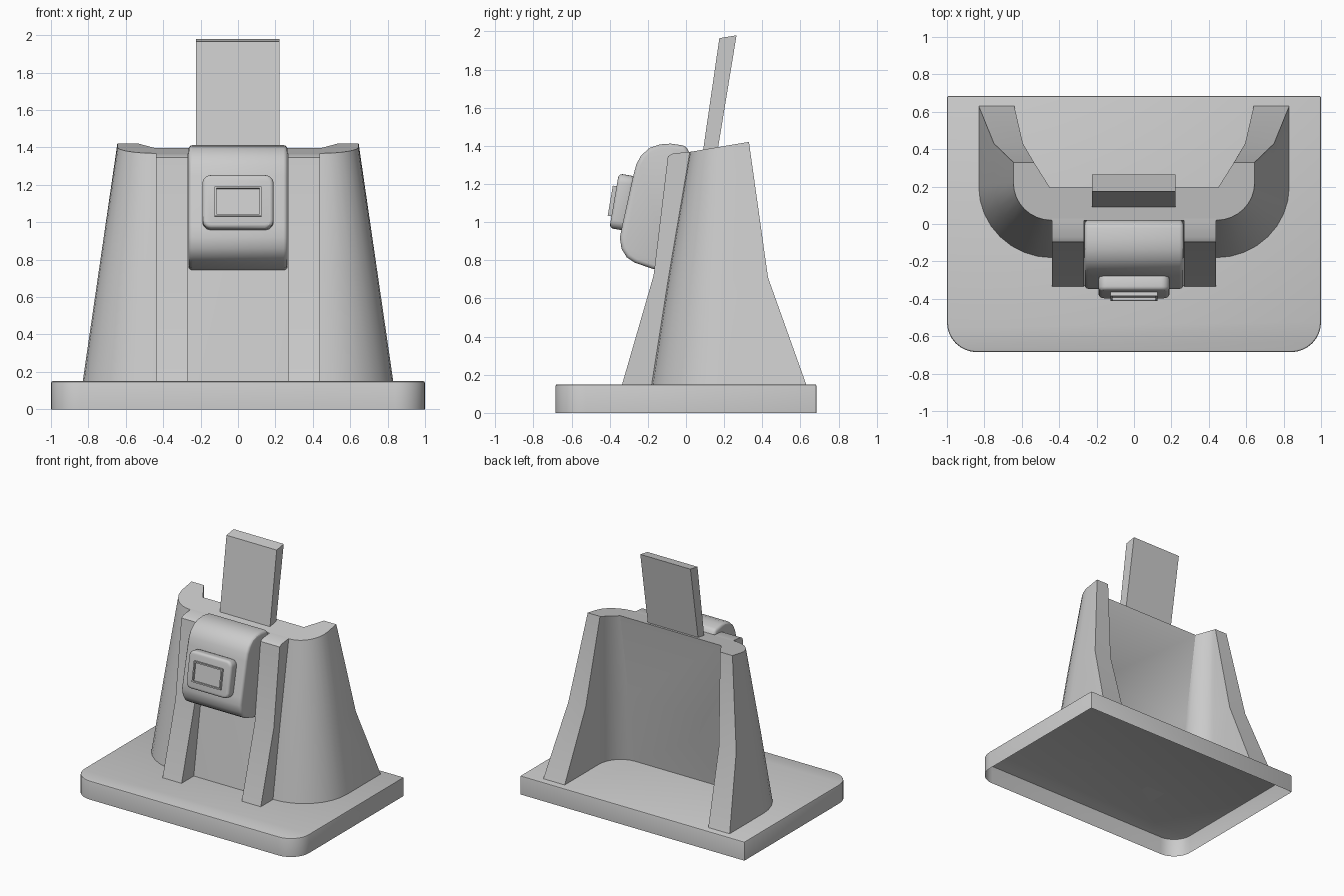
import bpy, bmesh
from math import sin, cos, pi, radians
from mathutils import Matrix

if "Cube" in bpy.data.objects:
    bpy.data.objects.remove(bpy.data.objects["Cube"])


def finish(name, bm, bevel=0.0, segments=2):
    bmesh.ops.recalc_face_normals(bm, faces=bm.faces[:])
    if bevel:
        edges = [e for e in bm.edges if len(e.link_faces) == 2
                 and e.calc_face_angle() > radians(50)]
        bmesh.ops.bevel(bm, geom=edges, offset=bevel, segments=segments,
                        profile=0.5, affect='EDGES', clamp_overlap=True)
    mesh = bpy.data.meshes.new(name)
    bm.to_mesh(mesh)
    bm.free()
    ob = bpy.data.objects.new(name, mesh)
    bpy.context.collection.objects.link(ob)
    bpy.ops.object.select_all(action='DESELECT')
    ob.select_set(True)
    bpy.context.view_layer.objects.active = ob
    bpy.ops.object.shade_smooth_by_angle(angle=radians(30))
    return ob


def extrude(points, offset):
    bm = bmesh.new()
    face = bm.faces.new([bm.verts.new(p) for p in points])
    new = bmesh.ops.extrude_face_region(bm, geom=[face], use_keep_orig=True)
    verts = [g for g in new['geom'] if isinstance(g, bmesh.types.BMVert)]
    bmesh.ops.translate(bm, verts=verts, vec=offset)
    return bm


def prism(name, profile, x0, x1, bevel=0.0, segments=2):
    bm = extrude([(x0, y, z) for y, z in profile], (x1 - x0, 0, 0))
    return finish(name, bm, bevel, segments)


def arc(cx, cy, rx, ry, n=8, start=0.0):
    return [(cx + rx * cos(start - pi / 2 * i / n), cy + ry * sin(start - pi / 2 * i / n))
            for i in range(n + 1)]


# Base plate: rounded front corners, open underneath
half = [(1.0, 0.685)] + arc(0.84, -0.525, 0.16, 0.16)
outline = half + [(-x, y) for x, y in reversed(half)]
bm = extrude([(x, y, 0) for x, y in outline], (0, 0, 0.15))
bmesh.ops.delete(bm, geom=[f for f in bm.faces if f.calc_center_median().z < 0.01],
                 context='FACES')
finish("base_plate", bm, 0.01)

# Tapered U-shaped tower, lofted through three levels
N = 8


def concave_arc(cx, cy, r):
    return arc(cx, cy, r, r, N)


outer_low = [(0.83, 0.63)] + arc(0.44, 0.2, 0.39, 0.38, N)
outer_top = [(0.645, 0.33)] + arc(0.44, 0.22, 0.205, 0.2, N)
inner_low = [(0.64, 0.63)] + concave_arc(0.45, 0.19, 0.19)
inner_top = [(0.535 - 0.085 * i / (N + 1), 0.33 - 0.135 * i / (N + 1)) for i in range(N + 2)]


def levels(low, top):
    f = 0.44
    mid = [(a + (c - a) * f, b + (d - b) * f) for (a, b), (c, d) in zip(low, top)]
    mid[0] = (mid[0][0], 0.43)
    rows = [[(x, y, 0.15) for x, y in low], [(x, y, 0.71) for x, y in mid],
            [(x, y, 1.365 + 0.17 * y) for x, y in top]]
    return [r + [(-x, y, z) for x, y, z in reversed(r)] for r in rows]


bm = bmesh.new()
outer = [[bm.verts.new(p) for p in r] for r in levels(outer_low, outer_top)]
inner = [[bm.verts.new(p) for p in r] for r in levels(inner_low, inner_top)]
count = len(outer[0])
for k in range(2):
    for i in range(count - 1):
        for w in (outer, inner):
            bm.faces.new((w[k][i], w[k][i + 1], w[k + 1][i + 1], w[k + 1][i]))
    for i in (0, -1):
        bm.faces.new((outer[k][i], inner[k][i], inner[k + 1][i], outer[k + 1][i]))
for i in range(count - 1):
    bm.faces.new((outer[2][i], outer[2][i + 1], inner[2][i + 1], inner[2][i]))
finish("tower_shell", bm)

# Two front ribs
rib = [(-0.335, 0.15), (-0.17, 0.72), (-0.095, 1.345), (-0.07, 1.36), (0.03, 1.37),
       (-0.16, 0.15)]
for side, name in ((1, "rib_right"), (-1, "rib_left")):
    prism(name, rib, side * 0.268, side * 0.438)

# Buckle housing with a rounded side profile
housing = [(0.0, 1.40), (-0.08, 1.412), (-0.136, 1.408), (-0.19, 1.39), (-0.235, 1.35),
           (-0.26, 1.305), (-0.275, 1.25), (-0.335, 0.98), (-0.347, 0.92), (-0.338, 0.86),
           (-0.31, 0.815), (-0.267, 0.787), (-0.173, 0.755), (-0.06, 0.74), (0.02, 1.36)]
prism("buckle_housing", housing, -0.265, 0.265, 0.022, 3)


# Raised button pad and recessed frame, tilted with the buckle
def tilted_box(name, y, z, size, bevel=0.0, recess=None):
    bm = bmesh.new()
    bmesh.ops.create_cube(bm, size=1)
    bmesh.ops.scale(bm, vec=size, verts=bm.verts)
    if recess:
        front = min(bm.faces, key=lambda f: f.calc_center_median().y)
        bmesh.ops.inset_region(bm, faces=[front], thickness=0.014)
        low = bmesh.ops.inset_region(bm, faces=[front], thickness=0.001)
        bmesh.ops.translate(bm, verts=front.verts, vec=(0, recess, 0))
    if bevel:
        # round the corners seen from the front before softening the rims
        edges = [e for e in bm.edges
                 if abs(e.verts[0].co.y - e.verts[1].co.y) > size[1] * 0.5]
        bmesh.ops.bevel(bm, geom=edges, offset=0.045, segments=5, profile=0.5,
                        affect='EDGES')
    bmesh.ops.transform(bm, matrix=Matrix.Translation((0, y, z)) @ Matrix.Rotation(-0.17, 4, 'X'),
                        verts=bm.verts)
    return finish(name, bm, bevel, 3)


tilted_box("button_pad", -0.335, 1.105, (0.38, 0.085, 0.29), 0.02)
tilted_box("button_frame", -0.38, 1.11, (0.252, 0.035, 0.16), 0.0, 0.015)

# Upright strap
strap = [(0.08, 1.31), (0.175, 1.965), (0.265, 1.98), (0.155, 1.31)]
prism("strap", strap, -0.225, 0.222)
